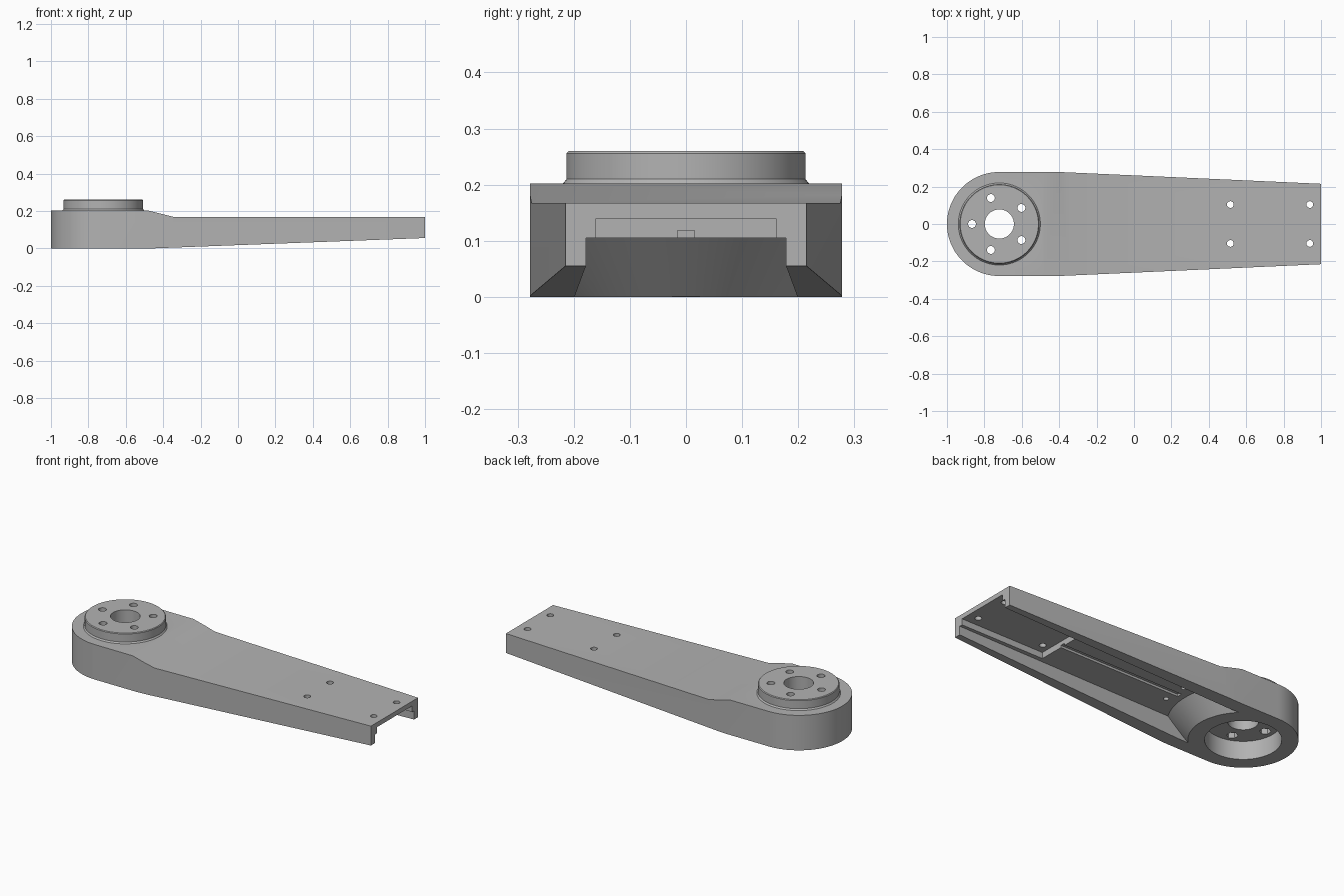
import bpy, bmesh, math

old = bpy.data.objects.get("Cube")
if old:
    bpy.data.objects.remove(old, do_unlink=True)

GRAY = (0.45, 0.45, 0.45, 1)
gray = bpy.data.materials.new("plain_gray")
gray.use_nodes = True
gray.diffuse_color = GRAY
gray.node_tree.nodes["Principled BSDF"].inputs["Base Color"].default_value = GRAY

HUB_X = -0.72
CEILING = 0.105


def finish(bm, name):
    bmesh.ops.recalc_face_normals(bm, faces=bm.faces)
    mesh = bpy.data.meshes.new(name)
    bm.to_mesh(mesh)
    bm.free()
    obj = bpy.data.objects.new(name, mesh)
    bpy.context.collection.objects.link(obj)
    mesh.materials.append(gray)
    return obj


def prism(name, points, low, high, upright=False):
    """Extrude a plan outline along z, or a side profile along y."""
    bm = bmesh.new()
    verts = [bm.verts.new((a, low, b) if upright else (a, b, low)) for a, b in points]
    face = bm.faces.new(verts)
    moved = bmesh.ops.extrude_face_region(bm, geom=[face])["geom"]
    step = (0, high - low, 0) if upright else (0, 0, high - low)
    bmesh.ops.translate(bm, vec=step, verts=[v for v in moved if isinstance(v, bmesh.types.BMVert)])
    return finish(bm, name)


def box(name, x0, x1, half, z0, z1):
    return prism(name, [(x0, -half), (x1, -half), (x1, half), (x0, half)], z0, z1)


def frustum(name, x, y, r0, r1, z0, z1, sides=96):
    bm = bmesh.new()
    bmesh.ops.create_cone(bm, cap_ends=True, segments=sides, radius1=r0, radius2=r1, depth=z1 - z0)
    bmesh.ops.translate(bm, vec=(x, y, (z0 + z1) / 2), verts=bm.verts)
    return finish(bm, name)


def combine(target, tool, operation):
    """Apply a boolean and discard the tool."""
    tool.hide_render = True
    mod = target.modifiers.new("bool", 'BOOLEAN')
    mod.operation = operation
    mod.solver = 'EXACT'
    mod.object = tool
    graph = bpy.context.evaluated_depsgraph_get()
    mesh = bpy.data.meshes.new_from_object(target.evaluated_get(graph))
    target.modifiers.clear()
    target.data = mesh
    bpy.data.objects.remove(tool, do_unlink=True)


# Arm: rounded, tapering plan limited by the stepped side profile
outline = [(1, -0.215), (1, 0.215), (-0.4, 0.278)]
for i in range(65):
    a = math.pi / 2 + math.pi * i / 64
    outline.append((HUB_X + 0.28 * math.cos(a), 0.278 * math.sin(a)))
outline.append((-0.4, -0.278))
arm = prism("swing_arm", outline, -0.1, 0.3)
side = [(-1.1, 0), (-0.45, 0), (1, 0.055), (1.1, 0.059), (1.1, 0.167),
        (-0.34, 0.167), (-0.48, 0.202), (-1.1, 0.202)]
combine(arm, prism("side_profile", side, -0.5, 0.5, True), 'INTERSECT')

# Raised mounting disc with a flared foot and bevelled rim
for r0, r1, z0, z1 in ((0.213, 0.213, 0.15, 0.256), (0.213, 0.209, 0.256, 0.26), (0.225, 0.213, 0.195, 0.21)):
    combine(arm, frustum("mounting_disc", HUB_X, 0, r0, r1, z0, z1), 'UNION')

# Underside channel that stops at the sloping hub wall
channel = prism("channel", [(-0.75, -0.203), (1.1, -0.177), (1.1, 0.177), (-0.75, 0.203)], -0.05, CEILING)
combine(channel, frustum("hub_wall", HUB_X, 0, 0.18, 0.48, -0.1, 0.2), 'DIFFERENCE')
combine(arm, channel, 'DIFFERENCE')

# Deeper end recess and the narrow wire groove leading to it
combine(arm, box("end_recess", 0.47, 1.1, 0.16, 0.09, 0.14), 'DIFFERENCE')
combine(arm, box("wire_groove", -0.3, 0.5, 0.015, 0.09, 0.118), 'DIFFERENCE')

# Hub pocket and centre bore
combine(arm, frustum("hub_pocket", HUB_X, 0, 0.195, 0.195, -0.05, CEILING), 'DIFFERENCE')
combine(arm, frustum("centre_bore", HUB_X, 0, 0.078, 0.078, 0.05, 0.3, 64), 'DIFFERENCE')

# Ring of screw holes with hexagonal nut seats beneath
for k in range(5):
    a = math.pi + k * math.tau / 5
    x, y = HUB_X + 0.146 * math.cos(a), 0.146 * math.sin(a)
    combine(arm, frustum("screw_hole", x, y, 0.021, 0.021, 0.05, 0.3, 24), 'DIFFERENCE')
    combine(arm, frustum("nut_seat", x, y, 0.03, 0.03, 0.08, 0.16, 6), 'DIFFERENCE')

# Plate holes near the end, and blind holes near the hub
for s in (-1, 1):
    for x in (0.515, 0.94):
        combine(arm, frustum("plate_hole", x, s * 0.104, 0.018, 0.018, 0.1, 0.3, 24), 'DIFFERENCE')
    combine(arm, frustum("blind_hole", -0.27, s * 0.07, 0.014, 0.014, 0.08, 0.145, 24), 'DIFFERENCE')

# Smooth the curved walls, keep machined edges crisp
bpy.ops.object.select_all(action='DESELECT')
arm.select_set(True)
bpy.context.view_layer.objects.active = arm
bpy.ops.object.shade_smooth_by_angle(angle=math.radians(20))
